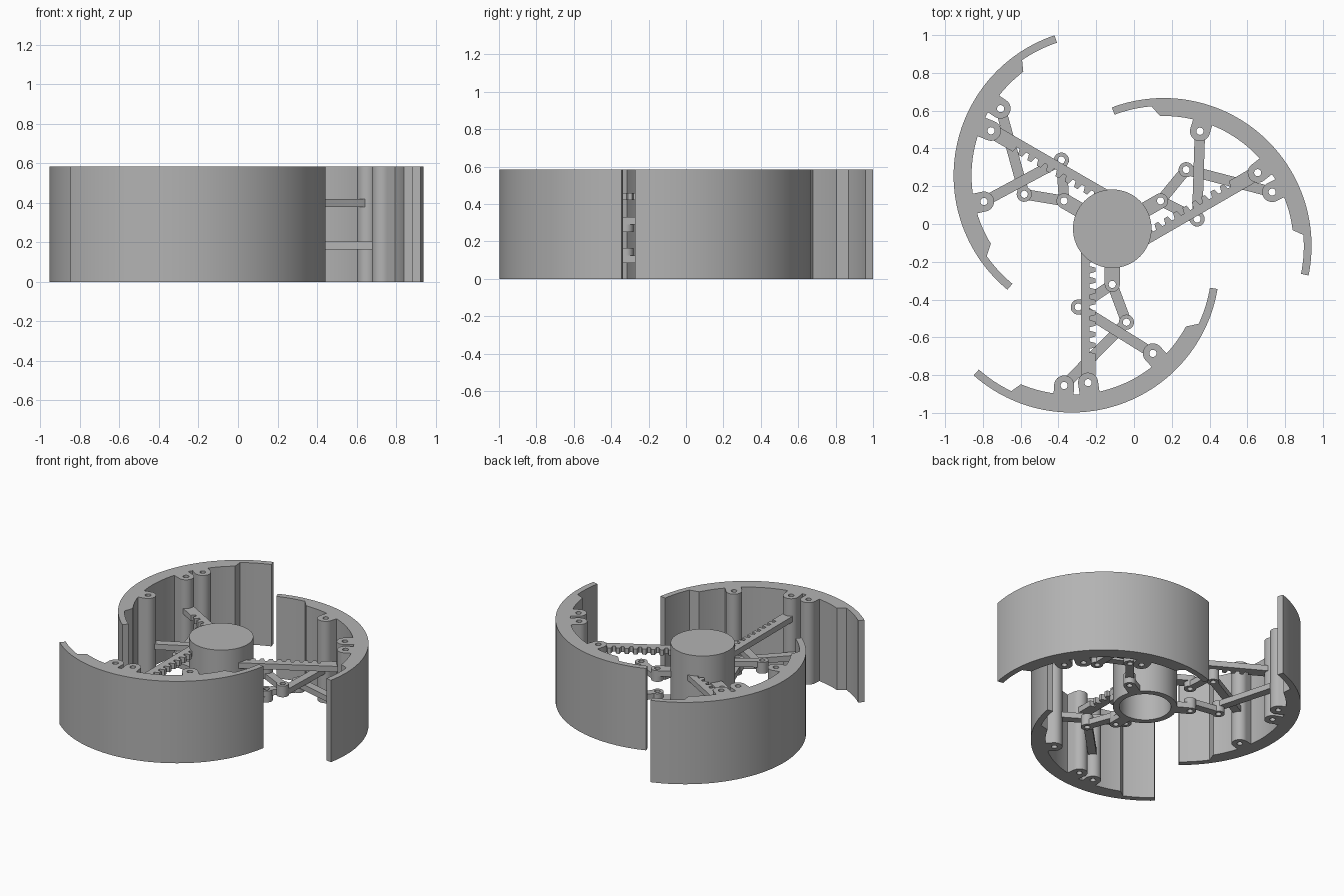
import bpy, bmesh
from math import radians, sin, cos, asin, atan2, pi, hypot
from mathutils import Matrix, Vector

cube = bpy.data.objects.get("Cube")
if cube:
    bpy.data.objects.remove(cube, do_unlink=True)

HUB = (-0.115, -0.025)      # centre of the threefold symmetry
RING = (-0.33, -0.215)      # centre of one wall segment's arc
HEIGHT = 0.585
HOLE = 0.019

grey = bpy.data.materials.new("plain_grey")
grey.use_nodes = True
grey.diffuse_color = (0.45, 0.45, 0.45, 1)
grey.node_tree.nodes["Principled BSDF"].inputs["Base Color"].default_value = (0.45, 0.45, 0.45, 1)


def arc(c, r, a0, a1, n):
    return [(c[0] + r * cos(a0 + (a1 - a0) * i / n),
             c[1] + r * sin(a0 + (a1 - a0) * i / n)) for i in range(n + 1)]


def polar(c, r, deg):
    return (c[0] + r * cos(radians(deg)), c[1] + r * sin(radians(deg)))


def finish(mesh):
    bm = bmesh.new()
    bm.from_mesh(mesh)
    bmesh.ops.remove_doubles(bm, verts=bm.verts, dist=1e-5)
    bmesh.ops.recalc_face_normals(bm, faces=bm.faces)
    for f in bm.faces:
        f.smooth = True
    bm.to_mesh(mesh)
    bm.free()
    mesh.set_sharp_from_angle(angle=radians(30))
    mesh.materials.clear()
    mesh.materials.append(grey)


def prism(name, outline, holes, z0, z1):
    """Extruded flat outline with round holes."""
    cu = bpy.data.curves.new(name, 'CURVE')
    cu.dimensions = '2D'
    cu.fill_mode = 'BOTH'
    cu.extrude = (z1 - z0) / 2
    loops = [outline] + [arc(h, HOLE, 0, 2 * pi, 20)[:-1] for h in holes]
    for pts in loops:
        sp = cu.splines.new('POLY')
        sp.points.add(len(pts) - 1)
        for p, q in zip(sp.points, pts):
            p.co = (q[0], q[1], 0, 1)
        sp.use_cyclic_u = True
    tmp = bpy.data.objects.new(name + "_helper", cu)
    bpy.context.collection.objects.link(tmp)
    dg = bpy.context.evaluated_depsgraph_get()
    mesh = bpy.data.meshes.new_from_object(tmp.evaluated_get(dg))
    bpy.data.objects.remove(tmp, do_unlink=True)
    mesh.transform(Matrix.Translation((0, 0, (z0 + z1) / 2)))
    mesh.name = name
    finish(mesh)
    return mesh


def link_bar(name, a, b, z0, z1, r=0.04, w=0.055):
    """Bar with a round eye at each end."""
    th = atan2(b[1] - a[1], b[0] - a[0])
    k = pi - asin(w / 2 / r)
    pts = arc(b, r, th - k, th + k, 20) + arc(a, r, th + pi - k, th + pi + k, 20)
    return prism(name, pts, [a, b], z0, z1)


def tab(name, c, root, r, length, z0, z1):
    """Round-nosed lug whose straight sides run towards the root angle."""
    nose = arc(c, r, root + pi / 2, root + 3 * pi / 2, 20)
    d = (length * cos(root), length * sin(root))
    pts = nose + [(nose[-1][0] + d[0], nose[-1][1] + d[1]),
                  (nose[0][0] + d[0], nose[0][1] + d[1])]
    return prism(name, pts, [c], z0, z1)


def place(mesh, name, turn):
    ob = bpy.data.objects.new(name, mesh)
    bpy.context.collection.objects.link(ob)
    c = Vector((*HUB, 0))
    ob.matrix_world = (Matrix.Translation(c) @ Matrix.Rotation(radians(turn), 4, 'Z')
                       @ Matrix.Translation(-c))


# Hub: cup open at the bottom
bm = bmesh.new()
profile = [(0, 0.525), (0.208, 0.525), (0.208, 0.085), (0.167, 0.085), (0.167, 0.485), (0, 0.485)]
vs = [bm.verts.new((x, 0, z)) for x, z in profile]
es = [bm.edges.new(p) for p in zip(vs, vs[1:])]
bmesh.ops.spin(bm, geom=vs + es, cent=(0, 0, 0), axis=(0, 0, 1), angle=2 * pi, steps=64)
bmesh.ops.translate(bm, verts=bm.verts, vec=(*HUB, 0))
hub = bpy.data.meshes.new("hub")
bm.to_mesh(hub)
bm.free()
finish(hub)
place(hub, "hub", 0)

# Pivot points of one segment
pivot = (-0.115, -0.32)
inner_elbow = (-0.04, -0.52)
outer_elbow = (-0.295, -0.44)
rack_post = (-0.243, -0.84)
low_post = (-0.37, -0.855)
high_post = (0.10, -0.685)

parts = []

# Curved wall: thick middle, thin lips at both ends
thin, thick, outer = 0.742, 0.688, 0.783
wall = arc(RING, outer, radians(-131.5), radians(-9.5), 56)
wall += arc(RING, thin, radians(-9.5), radians(-25), 8)
wall += arc(RING, thick, radians(-28.4), radians(-113), 40)
wall += arc(RING, thin, radians(-115.5), radians(-131.5), 8)
parts.append(("wall", prism("wall", wall, [], 0, HEIGHT)))

# Posts on the inside of the wall
for name, p in (("rack_post", rack_post), ("low_link_post", low_post), ("high_link_post", high_post)):
    dx, dy = p[0] - RING[0], p[1] - RING[1]
    parts.append((name, tab(name, p, atan2(dy, dx), 0.053, 0.71 - hypot(dx, dy), 0, HEIGHT)))

# Hub lugs and the two crossing pairs of links
parts += [
    ("lower_lug", tab("lower_lug", pivot, pi / 2, 0.04, 0.11, 0.085, 0.125)),
    ("upper_lug", tab("upper_lug", pivot, pi / 2, 0.04, 0.11, 0.29, 0.33)),
    ("low_short_link", link_bar("low_short_link", pivot, inner_elbow, 0.125, 0.165)),
    ("low_long_link", link_bar("low_long_link", inner_elbow, low_post, 0.165, 0.205)),
    ("high_short_link", link_bar("high_short_link", pivot, outer_elbow, 0.25, 0.29)),
    ("high_long_link", link_bar("high_long_link", outer_elbow, high_post, 0.21, 0.25)),
]

# Toothed rack
left, root, tip = -0.281, -0.236, -0.205
pitch, first = 0.057, -0.685
rack = [(tip, first)]
for i in range(9):
    y = first + i * pitch
    rack += [(root, y + 0.006), (root, y + 0.024), (tip, y + 0.032), (tip, y + pitch - 0.002)]
rack += [(tip, -0.14), (left, -0.14)]
rack += arc(rack_post, 0.038, pi, 2 * pi, 16)

for i, z in enumerate((0.42, 0.38, 0.34)):
    for name, mesh in parts:
        place(mesh, f"{name}_{i + 1}", i * 120)
    place(prism("rack", rack, [rack_post], z, z + 0.04), f"rack_{i + 1}", i * 120)
